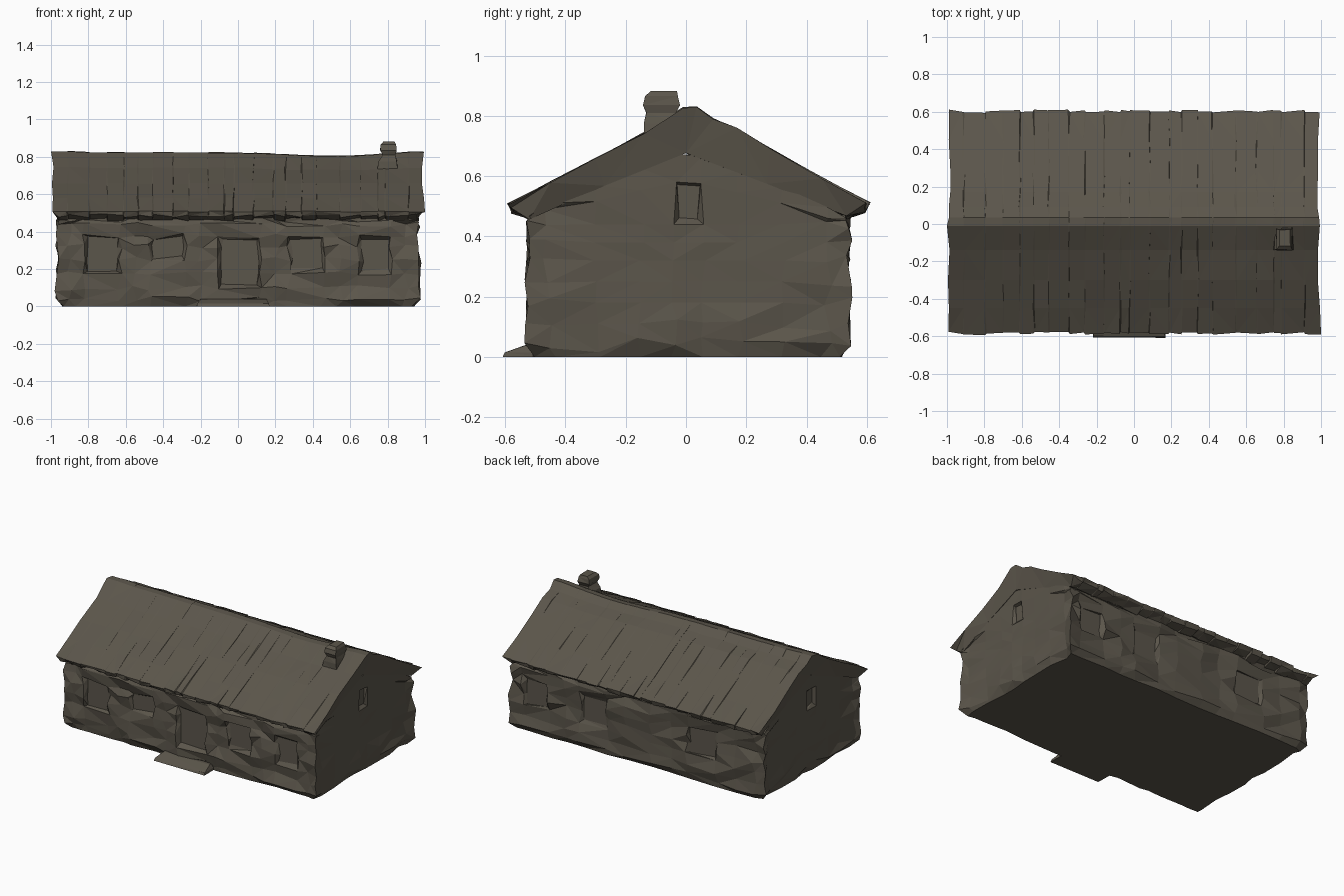
import bpy, bmesh, math, random

if "Cube" in bpy.data.objects:
    bpy.data.objects.remove(bpy.data.objects["Cube"])

random.seed(11)
R = lambda a: random.uniform(-a, a)

mat = bpy.data.materials.new("weathered grey brown")
mat.diffuse_color = (0.105, 0.092, 0.07, 1)
mat.use_nodes = True
mat.node_tree.nodes["Principled BSDF"].inputs["Base Color"].default_value = mat.diffuse_color


def finish(bm, name):
    bmesh.ops.recalc_face_normals(bm, faces=bm.faces)
    me = bpy.data.meshes.new(name)
    bm.to_mesh(me)
    bm.free()
    me.materials.append(mat)
    ob = bpy.data.objects.new(name, me)
    bpy.context.collection.objects.link(ob)
    return ob


def loft(rings, cap_start=True, cap_end=True):
    bm = bmesh.new()
    vs = [[bm.verts.new(p) for p in r] for r in rings]
    n = len(vs[0])
    for a, b in zip(vs, vs[1:]):
        for i in range(n):
            j = (i + 1) % n
            bm.faces.new((a[i], a[j], b[j], b[i]))
    if cap_start:
        bm.faces.new(vs[0][::-1])
    if cap_end:
        bm.faces.new(vs[-1])
    bmesh.ops.recalc_face_normals(bm, faces=bm.faces)
    return bm


# Walls: stacked outlines, the upper two rise to the gables
front = [-.955, -.9, -.82, -.63, -.55, -.47, -.28, -.2, -.1, .12, .2, .27, .46, .55, .65, .82, .9]
back = [.955, .88, .69, .55, .44, .24, .1, -.1, -.25, -.38, -.6, -.75, -.9]
gable = [-.515, -.46, -.3, -.15, -.04, .06, .18, .32, .47]
levels = [0, .04, .1, .18, .25, .32, .38, .44, .46, .48]
GAIN = [0] * 8 + [.13, .21]
outline = ([(x, -.515) for x in front] + [(.955, y) for y in gable]
           + [(x, .53) for x in back] + [(-.955, -y) for y in gable])
rings = []
for k, z in enumerate(levels):
    sx, sy = (.975, .965) if k == 0 else (1, 1)
    rings.append([(x * sx, y * sy, z + GAIN[k] * max(0, 1 - abs(y) / .53)) for x, y in outline])
bm = loft(rings, cap_end=False)

# Sunken windows and door: (side, low, high, bottom, top)
openings = [("f", -.82, -.63, .18, .38), ("f", -.47, -.28, .25, .38), ("f", -.1, .12, .1, .38),
            ("f", .27, .46, .18, .38), ("f", .65, .82, .18, .38),
            ("b", .69, .88, .18, .38), ("b", .24, .44, .18, .38), ("b", -.6, -.38, .18, .38),
            ("r", -.04, .06, .44, .62), ("l", -.06, .04, .44, .62)]
AXIS = {"f": (1, -1), "b": (1, 1), "r": (0, 1), "l": (0, -1)}
sunk = set()
for side, lo, hi, z0, z1 in openings:
    ax, sg = AXIS[side]
    sel = []
    for f in bm.faces:
        c = f.calc_center_median()
        if f.normal[ax] * sg > .8 and lo < c[1 - ax] < hi and z0 < c.z < z1:
            sel.append(f)
    if sel:
        bmesh.ops.inset_region(bm, faces=sel, thickness=.015, depth=-.02, use_even_offset=True)
        sunk.update(v for f in sel for v in f.verts)

# Rough stone surface: jutting corner stones, uneven long sides, calm gables
for v in bm.verts:
    x, y, z = v.co
    on_gable = abs(x) > .945 and abs(y) < .45
    corner = abs(x) > .945 and abs(y) > .5
    if z <= .001:
        v.co.x += R(.012)
        v.co.y += R(.012)
    elif v in sunk:
        v.co.z += R(.012)
        v.co.x += R(.008) if abs(y) > .45 else 0
        v.co.y += R(.008) if abs(y) < .45 else 0
    elif on_gable:
        v.co.x += R(.012) if z < .12 else R(.003)
        v.co.z += R(.025) if z < .12 else 0
        v.co.y += R(.012)
    elif corner:
        v.co.x += math.copysign(random.uniform(-.012, .026), x)
        v.co.y += math.copysign(random.uniform(-.01, .022), y)
        v.co.z += R(.02)
    else:
        v.co.y += R(.017)
        v.co.x += R(.015)
        v.co.z += R(.015)
bmesh.ops.triangulate(bm, faces=[f for f in bm.faces if f.calc_center_median().z > .001])
finish(bm, "walls")

# Roof: uneven planks swept along x, neighbouring planks slightly offset
top = [(-.585, .508), (-.45, .58), (-.3, .658), (-.14, .74), (-.01, .822), (.035, .825),
       (.09, .787), (.17, .755), (.28, .69), (.45, .595), (.603, .51)]
under = [(.59, .485), (.53, .465), (.27, .57), (0, .685), (-.27, .57), (-.52, .465), (-.575, .485)]
cuts = [-.99 + 1.98 * i / 22 + (R(.03) if 0 < i < 22 else 0) for i in range(23)]
rings = []
for i in range(22):
    lift = [R(.0035) for _ in top]
    for s, x in enumerate((cuts[i] + .003, cuts[i + 1] - .003)):
        end = (i == 0 and s == 0) or (i == 21 and s == 1)
        sag = -.022 * math.exp(-((x - .5) / .3) ** 2) + (.006 if abs(x) > .9 else 0)
        ring = []
        wave = R(.009)
        for j, (y, z) in enumerate(top):
            eave = j in (0, len(top) - 1)
            ridge = max(0, 1 - abs(y) / .3)
            ring.append((x + R(.008 if end else .004), y + (wave if eave else 0),
                         z + sag * ridge + lift[j] * (.4 if j in (4, 5) else 1)))
        for y, z in under:
            ring.append((x * (.97 if end else 1), y + R(.006), z + R(.01)))
        rings.append(ring)
# Pull the outermost corners to the full length
rings[0][4] = (-1, *rings[0][4][1:])
rings[-1][0] = (1, *rings[-1][0][1:])
bm = loft(rings)
bmesh.ops.triangulate(bm, faces=bm.faces)
finish(bm, "roof")


def block(name, sections, rough=0.0):
    # Stack of rectangles (x0, x1, y0, y1, z)
    rs = [[(x + R(rough), y + R(rough), z) for x, y in ((a, c), (b, c), (b, d), (a, d))]
          for a, b, c, d, z in sections]
    bm = loft(rs)
    bmesh.ops.triangulate(bm, faces=bm.faces)
    finish(bm, name)


# Chimney with a slightly wider cap
block("chimney", [(.74, .86, -.14, -.02, .7), (.75, .85, -.138, -.025, .775), (.775, .84, -.132, -.035, .81),
                  (.76, .85, -.14, -.022, .835), (.765, .845, -.138, -.025, .865), (.78, .835, -.115, -.03, .882)], .003)

# Door step
block("door_step", [(-.22, .17, -.608, -.48, 0), (-.215, .165, -.6, -.48, .015), (-.2, .15, -.53, -.48, .04)], .004)
